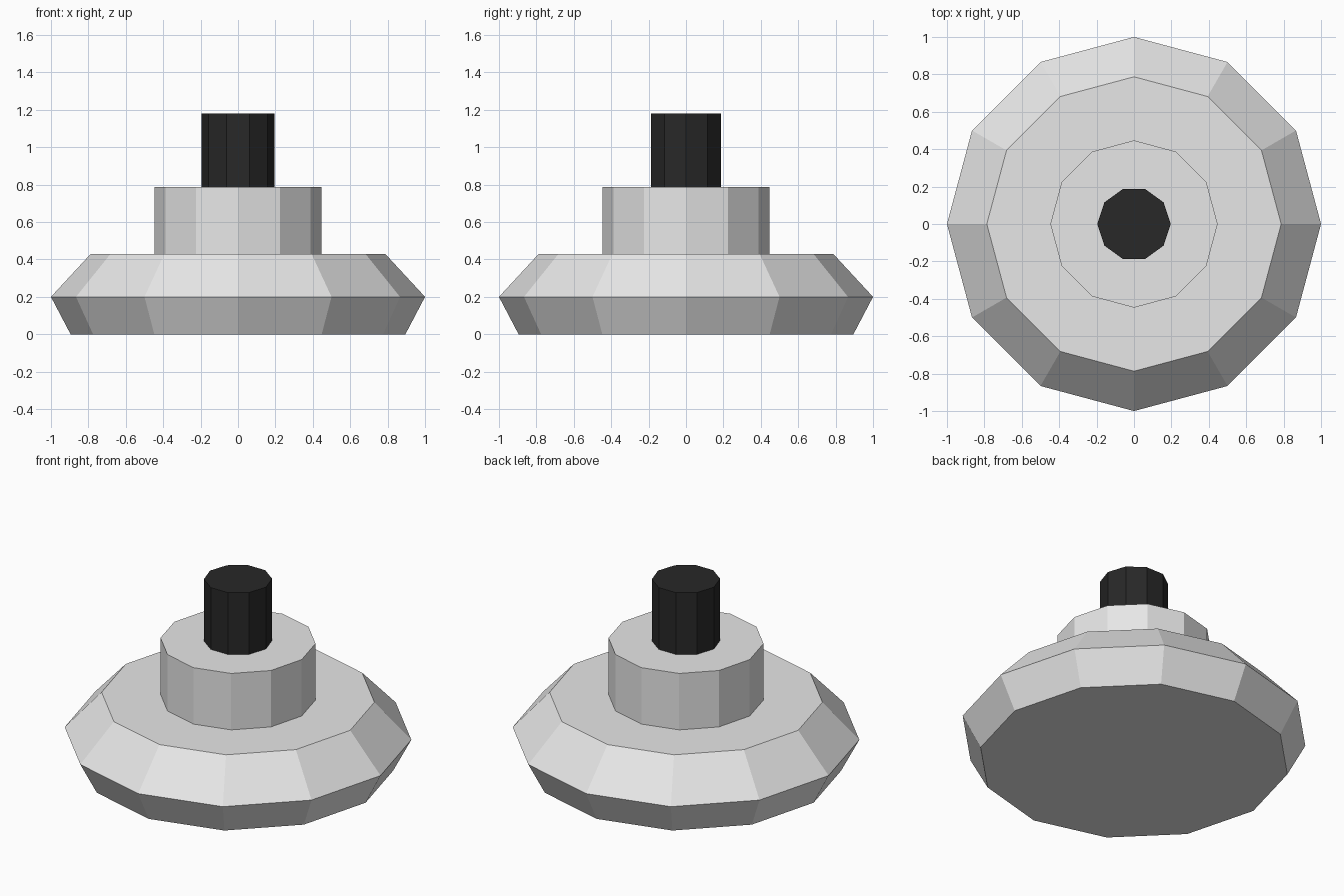
import bpy, bmesh, math

if "Cube" in bpy.data.objects:
    bpy.data.objects.remove(bpy.data.objects["Cube"])


def material(name, color):
    m = bpy.data.materials.new(name)
    m.diffuse_color = (*color, 1.0)
    m.use_nodes = True
    m.node_tree.nodes["Principled BSDF"].inputs["Base Color"].default_value = m.diffuse_color
    return m


def lathe(name, profile, sides, mat):
    """Closed faceted solid from (radius, height) rings, capped at both ends."""
    bm = bmesh.new()
    step = 2 * math.pi / sides
    rings = [[bm.verts.new((r * math.cos(i * step), r * math.sin(i * step), z))
              for i in range(sides)] for r, z in profile]
    for low, high in zip(rings, rings[1:]):
        for i in range(sides):
            j = (i + 1) % sides
            bm.faces.new((low[i], low[j], high[j], high[i]))
    bm.faces.new(rings[0][::-1])
    bm.faces.new(rings[-1])
    bmesh.ops.recalc_face_normals(bm, faces=bm.faces)
    mesh = bpy.data.meshes.new(name)
    bm.to_mesh(mesh)
    bm.free()
    mesh.materials.append(mat)
    obj = bpy.data.objects.new(name, mesh)
    bpy.context.collection.objects.link(obj)
    return obj


light_grey = material("light grey", (0.8, 0.8, 0.8))
black = material("black", (0.021, 0.021, 0.021))

# Flared base disc with stepped collar
lathe("base_and_collar",
      [(0.895, 0.0), (1.0, 0.2), (0.787, 0.43), (0.447, 0.43), (0.447, 0.788)],
      12, light_grey)

# Dark stem on top
lathe("stem", [(0.196, 0.788), (0.196, 1.18)], 10, black)
